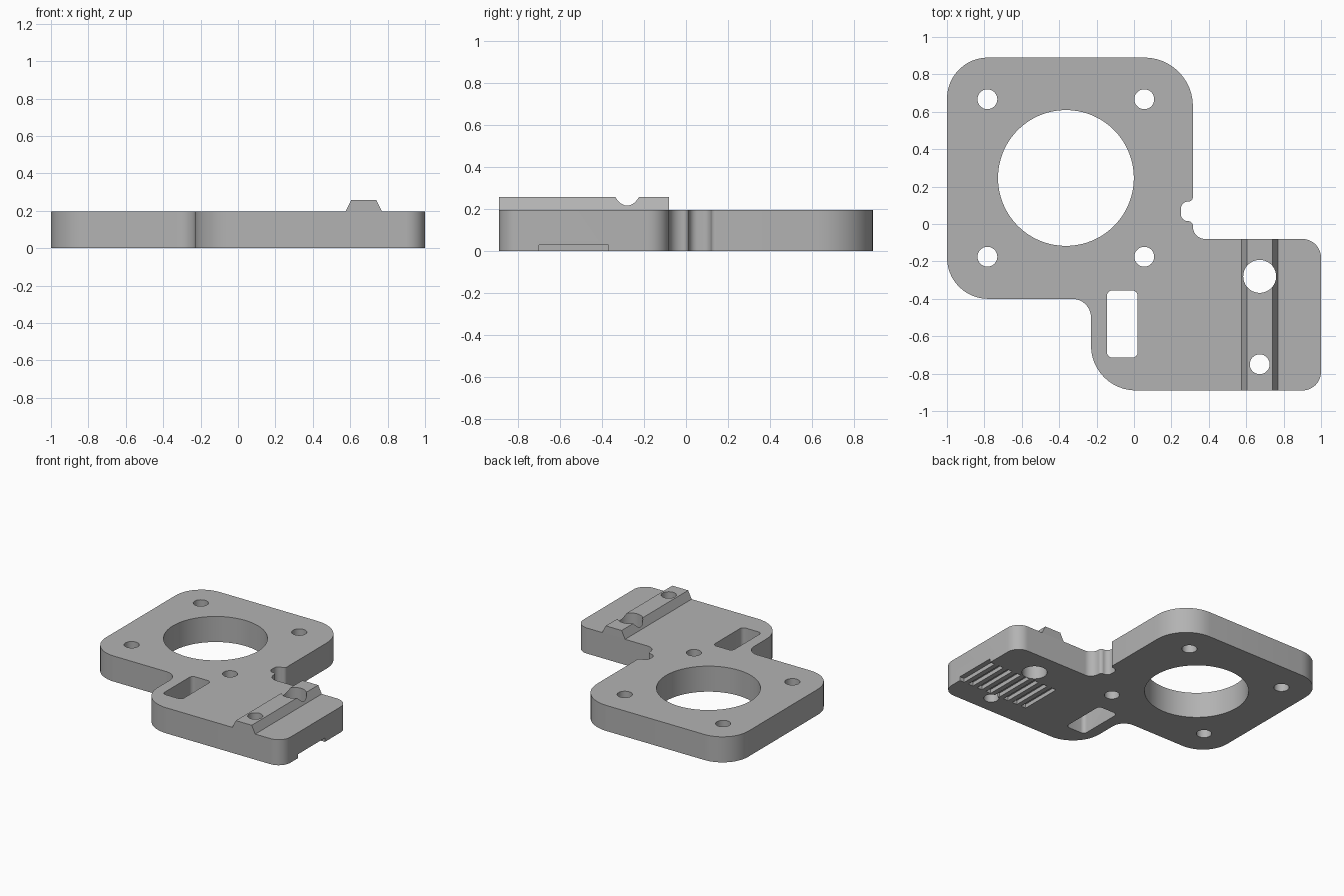
import bpy, bmesh, math
from mathutils import Vector, Matrix

if "Cube" in bpy.data.objects:
    bpy.data.objects.remove(bpy.data.objects["Cube"])

THICK = 0.197

grey = bpy.data.materials.new("plain_grey")
grey.use_nodes = True
colour = (0.45, 0.45, 0.45, 1)
grey.diffuse_color = colour
grey.node_tree.nodes["Principled BSDF"].inputs["Base Color"].default_value = colour


def rounded(corners, steps=12):
    """Round each (x, y, radius) corner of a polygon, convex or concave."""
    pts = []
    for i, (x, y, r) in enumerate(corners):
        p = Vector((x, y))
        a = (Vector(corners[i - 1][:2]) - p).normalized()
        b = (Vector(corners[(i + 1) % len(corners)][:2]) - p).normalized()
        half = a.angle(b) / 2
        centre = p + (a + b).normalized() * r / math.sin(half)
        start = p + a * r / math.tan(half) - centre
        end = p + b * r / math.tan(half) - centre
        sweep = math.atan2(start.x * end.y - start.y * end.x, start.dot(end))
        for s in range(steps + 1):
            pts.append(centre + Matrix.Rotation(sweep * s / steps, 2) @ start)
    return pts


def circle(x, y, r, n=64):
    return [Vector((x + r * math.cos(math.tau * i / n),
                    y + r * math.sin(math.tau * i / n))) for i in range(n)]


def rect(x0, x1, y0, y1):
    return [Vector(c) for c in ((x0, y0), (x1, y0), (x1, y1), (x0, y1))]


def prisms(name, profiles, low, high, axis="Z"):
    """Extrude closed profiles along z, or (x, z) profiles along y."""
    bm = bmesh.new()
    for prof in profiles:
        verts = [bm.verts.new((p.x, p.y, low) if axis == "Z" else (p.x, low, p.y))
                 for p in prof]
        face = bm.faces.new(verts)
        out = bmesh.ops.extrude_face_region(bm, geom=[face])
        shift = (0, 0, high - low) if axis == "Z" else (0, high - low, 0)
        bmesh.ops.translate(bm, vec=shift, verts=[
            g for g in out["geom"] if isinstance(g, bmesh.types.BMVert)])
    bmesh.ops.recalc_face_normals(bm, faces=bm.faces)
    mesh = bpy.data.meshes.new(name)
    bm.to_mesh(mesh)
    bm.free()
    mesh.materials.append(grey)
    obj = bpy.data.objects.new(name, mesh)
    bpy.context.collection.objects.link(obj)
    return obj


def cut(obj, cutters):
    for c in cutters:
        mod = obj.modifiers.new(c.name, "BOOLEAN")
        mod.operation, mod.solver, mod.object = "DIFFERENCE", "EXACT", c
    dg = bpy.context.evaluated_depsgraph_get()
    mesh = bpy.data.meshes.new_from_object(obj.evaluated_get(dg))
    obj.modifiers.clear()
    obj.data = mesh


# Stepped plate outline with a small notch in the right-hand edge
outline = rounded([
    (-1, -0.40, 0.22), (-0.23, -0.40, 0.10), (-0.23, -0.89, 0.24),
    (1, -0.89, 0.10), (1, -0.08, 0.10), (0.315, -0.08, 0.065),
    (0.315, 0.015, 0.025), (0.25, 0.015, 0.04), (0.25, 0.12, 0.04),
    (0.315, 0.12, 0.025), (0.315, 0.89, 0.26), (-1, 0.89, 0.22)])
plate = prisms("mounting_plate", [outline], 0, THICK)

# Tapered rail on top of the plate
rail_profile = [Vector(p) for p in (
    (0.575, THICK), (0.77, THICK), (0.74, 0.257), (0.605, 0.257))]
rail = prisms("tapered_rail", [rail_profile], -0.89, -0.08, "Y")

# Through holes: central bore, four screw holes, two rail holes, one slot
holes = [circle(-0.364, 0.246, 0.363, 128)]
holes += [circle(x, y, 0.053) for x in (-0.784, 0.055) for y in (-0.175, 0.667)]
holes += [circle(0.672, -0.28, 0.088), circle(0.672, -0.75, 0.053)]
holes.append(rounded([(-0.145, -0.715, 0.03), (0.02, -0.715, 0.03),
                      (0.02, -0.355, 0.03), (-0.145, -0.355, 0.03)], 6))
hole_cutter = prisms("hole_cutter", holes, -0.2, 0.5)

# Row of belt grooves under the plate, the first one open at the edge
grooves = [rect(0.96 - 0.08 * i, 1.002 - 0.08 * i, -0.70, -0.37) for i in range(8)]
groove_cutter = prisms("groove_cutter", grooves, -0.1, 0.03)

cut(plate, [hole_cutter, groove_cutter])
cut(rail, [hole_cutter])
for c in (hole_cutter, groove_cutter):
    bpy.data.objects.remove(c)

# Smooth the rounded walls, keep the rims sharp
bpy.ops.object.select_all(action="DESELECT")
for obj in (plate, rail):
    obj.select_set(True)
bpy.context.view_layer.objects.active = plate
bpy.ops.object.shade_smooth_by_angle(angle=math.radians(30))
